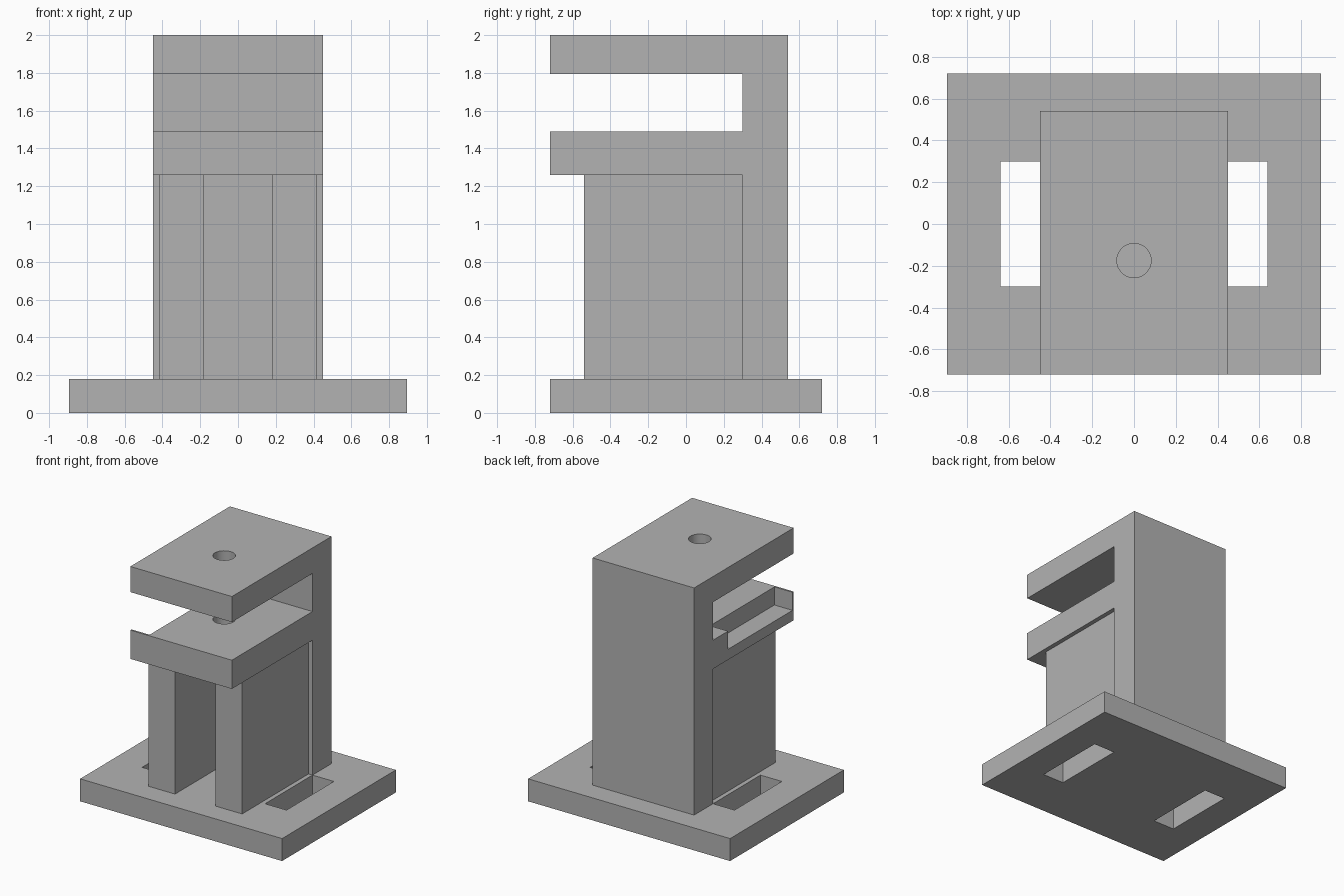
import bpy
import bmesh

default = bpy.data.objects.get("Cube")
if default:
    bpy.data.objects.remove(default, do_unlink=True)

grey = bpy.data.materials.new("plain_grey")
grey.use_nodes = True
colour = (0.45, 0.45, 0.45, 1)
grey.diffuse_color = colour
grey.node_tree.nodes["Principled BSDF"].inputs["Base Color"].default_value = colour


def add_mesh(name, bm):
    bmesh.ops.recalc_face_normals(bm, faces=bm.faces)
    mesh = bpy.data.meshes.new(name)
    bm.to_mesh(mesh)
    bm.free()
    mesh.materials.append(grey)
    obj = bpy.data.objects.new(name, mesh)
    bpy.context.collection.objects.link(obj)
    return obj


def extrude_profile(name, points, x0, x1):
    """Extrude a (y, z) outline along x."""
    bm = bmesh.new()
    face = bm.faces.new([bm.verts.new((x0, y, z)) for y, z in points])
    moved = bmesh.ops.extrude_face_region(bm, geom=[face])["geom"]
    verts = [v for v in moved if isinstance(v, bmesh.types.BMVert)]
    bmesh.ops.translate(bm, verts=verts, vec=(x1 - x0, 0, 0))
    return add_mesh(name, bm)


def box(name, x, y, z):
    return extrude_profile(
        name, [(y[0], z[0]), (y[1], z[0]), (y[1], z[1]), (y[0], z[1])], *x)


def cut(obj, cutter):
    """Subtract the cutter, apply, and discard it."""
    cutter.hide_render = True
    mod = obj.modifiers.new("cut", "BOOLEAN")
    mod.operation = "DIFFERENCE"
    mod.solver = "EXACT"
    mod.object = cutter
    bpy.context.view_layer.objects.active = obj
    bpy.ops.object.modifier_apply(modifier=mod.name)
    bpy.data.objects.remove(cutter, do_unlink=True)


HALF, FRONT, BACK, INNER = 0.45, -0.72, 0.54, 0.30
BASE_TOP, SHELF_LOW, SHELF_TOP, ARM_LOW = 0.18, 1.26, 1.49, 1.795

# Base plate with a slot on each side
base = box("base_plate", (-0.895, 0.895), (FRONT, -FRONT), (0, BASE_TOP))
for s in (-1, 1):
    cut(base, box("slot_cutter", sorted((s * HALF, s * 0.64)),
                  (-INNER, INNER), (-0.1, 0.3)))

# Back column with the shelf and the top arm in one piece
frame = extrude_profile("column_and_arms", [
    (BACK, BASE_TOP), (BACK, 2), (FRONT, 2), (FRONT, ARM_LOW),
    (INNER, ARM_LOW), (INNER, SHELF_TOP), (FRONT, SHELF_TOP),
    (FRONT, SHELF_LOW), (INNER, SHELF_LOW), (INNER, BASE_TOP)], -HALF, HALF)

# Round hole through arm and shelf
bm = bmesh.new()
bmesh.ops.create_cone(bm, cap_ends=True, segments=48, radius1=0.082,
                      radius2=0.082, depth=1.2)
bmesh.ops.translate(bm, verts=bm.verts, vec=(0, -0.175, 1.65))
cut(frame, add_mesh("hole_cutter", bm))

# Open recess along one side of the shelf, closed by a thin front lip
cut(frame, box("recess_cutter", (-0.6, -0.29), (FRONT + 0.015, 0.11),
               (1.345, 1.6)))

# Two support legs under the shelf
for side, s in (("left", 1), ("right", -1)):
    box(side + "_support_leg", sorted((s * 0.18, s * 0.415)),
        (-BACK, INNER), (BASE_TOP, SHELF_LOW))

# Smooth only the hole walls
bpy.ops.object.select_all(action="DESELECT")
frame.select_set(True)
bpy.context.view_layer.objects.active = frame
bpy.ops.object.shade_smooth_by_angle()
